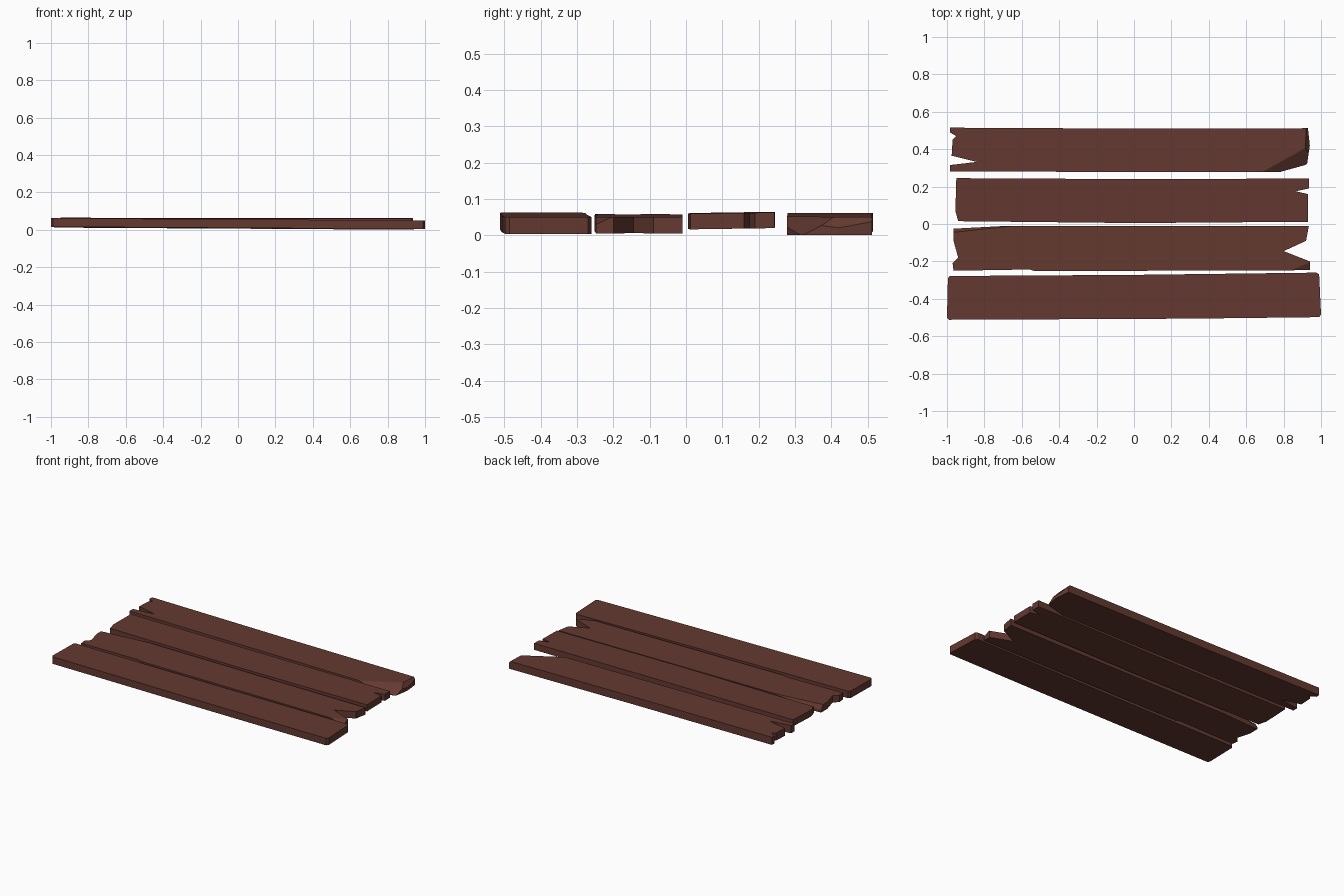
import bpy, bmesh
from mathutils import Vector

if "Cube" in bpy.data.objects:
    bpy.data.objects.remove(bpy.data.objects["Cube"])

wood = bpy.data.materials.new("dark_red_brown_wood")
wood.diffuse_color = (0.125, 0.041, 0.030, 1)
wood.use_nodes = True
wood.node_tree.nodes["Principled BSDF"].inputs["Base Color"].default_value = wood.diffuse_color


def chip(bm, keep, a, b, c):
    """Slice off a corner along the plane through a, b, c, keeping the side with 'keep'."""
    a, b, c = Vector(a), Vector(b), Vector(c)
    n = (b - a).cross(c - a).normalized()
    if n.dot(keep - a) > 0:
        n = -n
    res = bmesh.ops.bisect_plane(bm, geom=bm.verts[:] + bm.edges[:] + bm.faces[:],
                                 plane_co=a, plane_no=n, clear_outer=True, dist=1e-5)
    edges = [e for e in res["geom_cut"] if isinstance(e, bmesh.types.BMEdge)]
    bmesh.ops.holes_fill(bm, edges=edges, sides=0)


def plank(name, outline, z0, slope_x, slope_y, thick, chips=()):
    """Extrude a split-ended board outline; the board is slightly tilted."""
    bm = bmesh.new()
    yc = sum(p[1] for p in outline) / len(outline)

    def height(x, y):
        return z0 + slope_x * x + slope_y * (y - yc)

    face = bm.faces.new([bm.verts.new((x, y, height(x, y))) for x, y in outline])
    ext = bmesh.ops.extrude_face_region(bm, geom=[face])
    top = [v for v in ext["geom"] if isinstance(v, bmesh.types.BMVert)]
    bmesh.ops.translate(bm, verts=top, vec=(0, 0, thick))
    keep = Vector((0, yc, height(0, yc) + thick / 2))
    for (ax, ay), (bx, by), (cx, cy, depth) in chips:
        chip(bm, keep, (ax, ay, height(ax, ay) + thick),
             (bx, by, height(bx, by) + thick),
             (cx, cy, height(cx, cy) + thick - depth))
    bmesh.ops.triangulate(bm, faces=[f for f in bm.faces if len(f.verts) > 4])
    bmesh.ops.recalc_face_normals(bm, faces=bm.faces[:])
    me = bpy.data.meshes.new(name)
    bm.to_mesh(me)
    bm.free()
    me.materials.append(wood)
    ob = bpy.data.objects.new(name, me)
    bpy.context.collection.objects.link(ob)
    return ob


# Front board: whole, with clipped corners
plank("front_plank",
      [(-1, -0.5), (-0.99, -0.512), (0.3, -0.506), (0.99, -0.498), (1, -0.485),
       (0.99, -0.27), (0.975, -0.26), (0, -0.272), (-0.985, -0.278), (-0.995, -0.29)],
      0.010, -0.006, 0, 0.046)

# Second board: split right end, notched left end
plank("second_plank",
      [(-0.965, -0.25), (-0.56, -0.243), (-0.53, -0.252), (0.94, -0.247), (0.94, -0.20),
       (0.80, -0.145), (0.92, -0.09), (0.935, -0.01), (-0.68, -0.01),
       (-0.965, -0.025), (-0.965, -0.09), (-0.94, -0.18), (-0.97, -0.21)],
      0.009, -0.004, 0, 0.045,
      [((-0.97, -0.045), (-0.66, -0.012), (-0.965, -0.025, 0.03)),
       ((0.84, -0.247), (0.94, -0.205), (0.94, -0.247, 0.02))])

# Third board: small split at the right end
plank("third_plank",
      [(-0.94, 0.015), (0, 0.005), (0.93, 0.012), (0.93, 0.16), (0.865, 0.175),
       (0.935, 0.19), (0.935, 0.243), (0, 0.24), (-0.95, 0.245), (-0.955, 0.07)],
      0.019, -0.001, 0.015, 0.043)

# Back board: deep splits at the left, broken corner at the right
plank("back_plank",
      [(-0.985, 0.28), (0.78, 0.278), (0.925, 0.318), (0.94, 0.42), (0.93, 0.512),
       (0, 0.51), (-0.985, 0.515), (-0.985, 0.49), (-0.95, 0.47), (-0.97, 0.45),
       (-0.975, 0.365), (-0.84, 0.332), (-0.985, 0.315)],
      0.006, -0.006, 0, 0.050,
      [((0.69, 0.28), (0.94, 0.42), (0.82, 0.28, 0.04)),
       ((0.92, 0.512), (0.915, 0.38), (0.94, 0.42, 0.03))])
